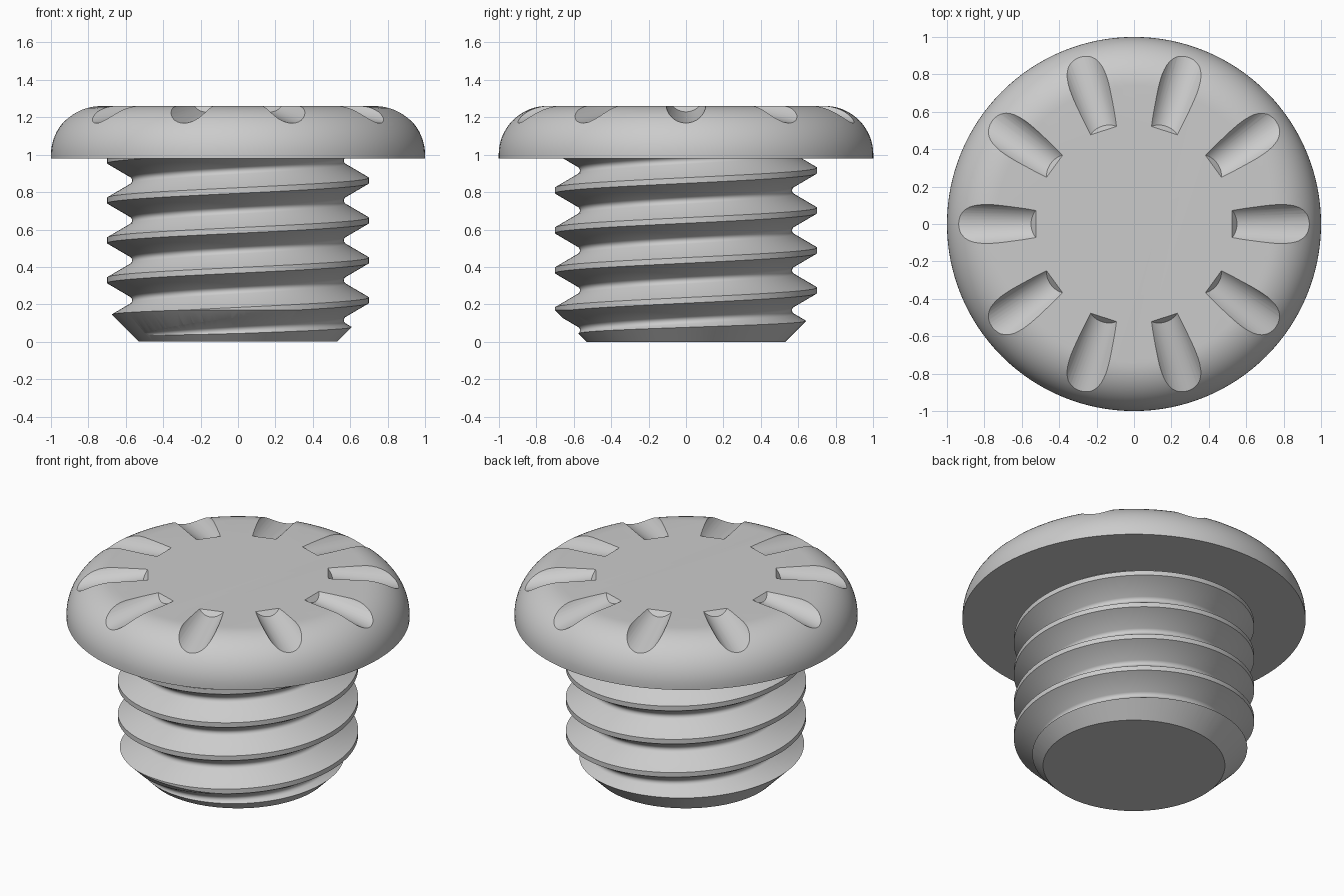
import bpy, bmesh, math
from mathutils import Vector

if "Cube" in bpy.data.objects:
    bpy.data.objects.remove(bpy.data.objects["Cube"])

TAU = 2 * math.pi
grey = bpy.data.materials.new("plain_grey")
grey.diffuse_color = (0.6, 0.6, 0.6, 1)
grey.use_nodes = True
grey.node_tree.nodes["Principled BSDF"].inputs["Base Color"].default_value = grey.diffuse_color


def finish_mesh(name, bm):
    bmesh.ops.recalc_face_normals(bm, faces=bm.faces[:])
    me = bpy.data.meshes.new(name)
    bm.to_mesh(me)
    bm.free()
    me.materials.append(grey)
    ob = bpy.data.objects.new(name, me)
    bpy.context.collection.objects.link(ob)
    return ob


def revolve(name, profile, n):
    """Closed solid of revolution; profile runs from axis to axis."""
    bm = bmesh.new()
    rings = []
    for r, z in profile:
        rings.append([bm.verts.new((r * math.cos(TAU * i / n), r * math.sin(TAU * i / n), z))
                      for i in range(n)])
    for a, b in zip(rings, rings[1:]):
        for i in range(n):
            j = (i + 1) % n
            bm.faces.new((a[i], a[j], b[j], b[i]))
    bm.faces.new(rings[0][::-1])
    bm.faces.new(rings[-1])
    return finish_mesh(name, bm)


def boolean(ob, cutter, op):
    cutter.hide_render = True
    mod = ob.modifiers.new("cut", 'BOOLEAN')
    mod.operation = op
    mod.solver = 'EXACT'
    mod.object = cutter
    bpy.context.view_layer.objects.active = ob
    bpy.ops.object.modifier_apply(modifier=mod.name)
    bpy.data.objects.remove(cutter)


def smooth(ob, angle):
    bpy.ops.object.select_all(action='DESELECT')
    ob.select_set(True)
    bpy.context.view_layer.objects.active = ob
    bpy.ops.object.shade_smooth_by_angle(angle=math.radians(angle))


# Domed head with a rounded shoulder
arc = [(0.74 + 0.26 * math.cos(a), 1.0 + 0.26 * math.sin(a))
       for a in [math.pi / 2 * k / 16 for k in range(17)]]
head = revolve("head", [(1.0, 0.98)] + arc, 128)

# Ten grip flutes: tapered round cutters sloping down and outwards
bm = bmesh.new()
SEG = 40
for k in range(10):
    ca, sa = math.cos(TAU * k / 10), math.sin(TAU * k / 10)
    ends = []
    for base, shear in ((0.525, 0.8), (1.15, 0.0)):
        d = base - 0.54
        rad, zc = 0.10 + 0.06 * d, 1.326 - 0.088 * d
        ring = []
        for i in range(SEG):
            y = rad * math.cos(TAU * i / SEG)
            z = zc + rad * math.sin(TAU * i / SEG)
            x = base + (1.26 - z) * shear
            ring.append(bm.verts.new((x * ca - y * sa, x * sa + y * ca, z)))
        ends.append(ring)
    a, b = ends
    for i in range(SEG):
        j = (i + 1) % SEG
        bm.faces.new((a[i], a[j], b[j], b[i]))
    bm.faces.new(a[::-1])
    bm.faces.new(b)
boolean(head, finish_mesh("flute_cutter", bm), 'DIFFERENCE')
smooth(head, 30)

# Threaded shank: right-handed helix swept from one thread profile
PITCH, START, N = 0.2133, 0.222, 128
tooth = [(0.70, -0.015), (0.70, 0.015), (0.575, 0.088), (0.568, 0.097),
         (0.566, 0.1067), (0.568, 0.1163), (0.575, 0.1253)]
bm = bmesh.new()
cols = []
for i in range(N + 1):
    a = TAU * i / N
    cols.append([bm.verts.new((r * math.cos(a), r * math.sin(a),
                               START + PITCH * (i / N + k) + t))
                 for k in range(-3, 6) for r, t in tooth])
for a, b in zip(cols, cols[1:]):
    for j in range(len(a) - 1):
        bm.faces.new((a[j], b[j], b[j + 1], a[j + 1]))
bmesh.ops.remove_doubles(bm, verts=bm.verts[:], dist=1e-5)
# trim flat at both ends and cap
for z, n in ((0.0, -1), (1.0, 1)):
    bmesh.ops.bisect_plane(bm, geom=bm.verts[:] + bm.edges[:] + bm.faces[:], dist=1e-6,
                           plane_co=Vector((0, 0, z)), plane_no=Vector((0, 0, n)),
                           clear_outer=True)
bmesh.ops.holes_fill(bm, edges=[e for e in bm.edges if e.is_boundary], sides=0)
shank = finish_mesh("threaded_shank", bm)

# 45 degree lead-in chamfer at the bottom
envelope = revolve("chamfer_cutter", [(0.43, -0.1), (0.93, 0.4), (0.93, 1.1)], 128)
boolean(shank, envelope, 'INTERSECT')
smooth(shank, 28)
